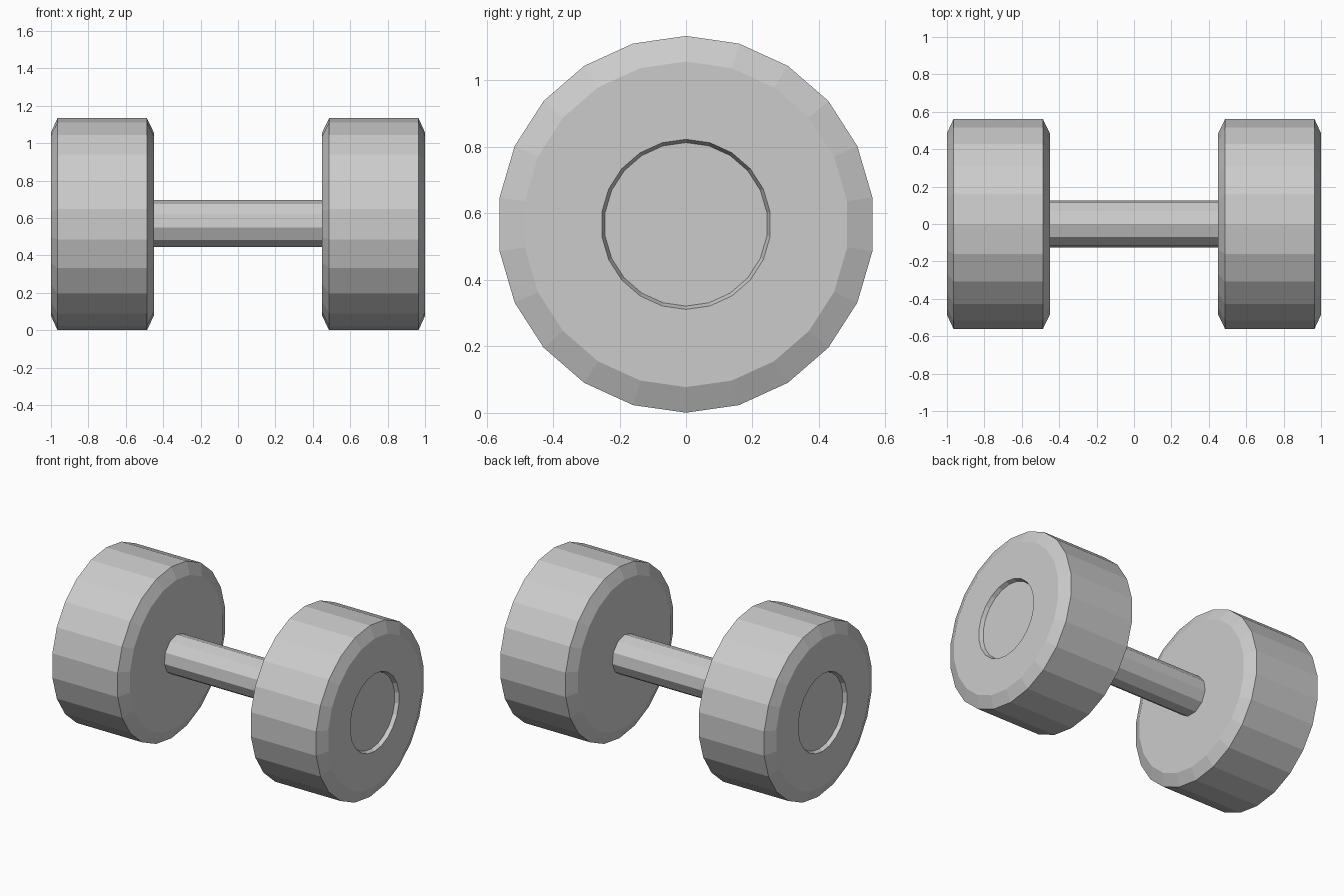
import bpy, bmesh, math

if "Cube" in bpy.data.objects:
    bpy.data.objects.remove(bpy.data.objects["Cube"])

CENTRE_Z = 0.567


def lathe(name, profile, sides, caps=(True, True)):
    """Flat-shaded rings of (x, radius) around the x axis, first vertex on top."""
    bm = bmesh.new()
    rings = []
    for x, r in profile:
        ring = []
        for i in range(sides):
            a = 2 * math.pi * i / sides
            ring.append(bm.verts.new((x, r * math.sin(a), CENTRE_Z + r * math.cos(a))))
        rings.append(ring)
    for a, b in zip(rings, rings[1:]):
        for i in range(sides):
            j = (i + 1) % sides
            bm.faces.new((a[i], a[j], b[j], b[i]))
    if caps[0]:
        bm.faces.new(rings[0])
    if caps[1]:
        bm.faces.new(rings[-1])
    bmesh.ops.recalc_face_normals(bm, faces=bm.faces[:])
    mesh = bpy.data.meshes.new(name)
    bm.to_mesh(mesh)
    bm.free()
    obj = bpy.data.objects.new(name, mesh)
    bpy.context.collection.objects.link(obj)
    return obj


# Weights: chamfered drums with a shallow tapered recess in the outer face
head = [(0.45, 0.49), (0.487, 0.567), (0.965, 0.567), (1.0, 0.49),
        (1.0, 0.256), (0.975, 0.246)]
for side, sx in (("right", 1), ("left", -1)):
    lathe(side + "_weight", [(sx * x, r) for x, r in head], 22)

# Handle bar between the inner faces
lathe("handle", [(-0.452, 0.128), (0.452, 0.128)], 11)
